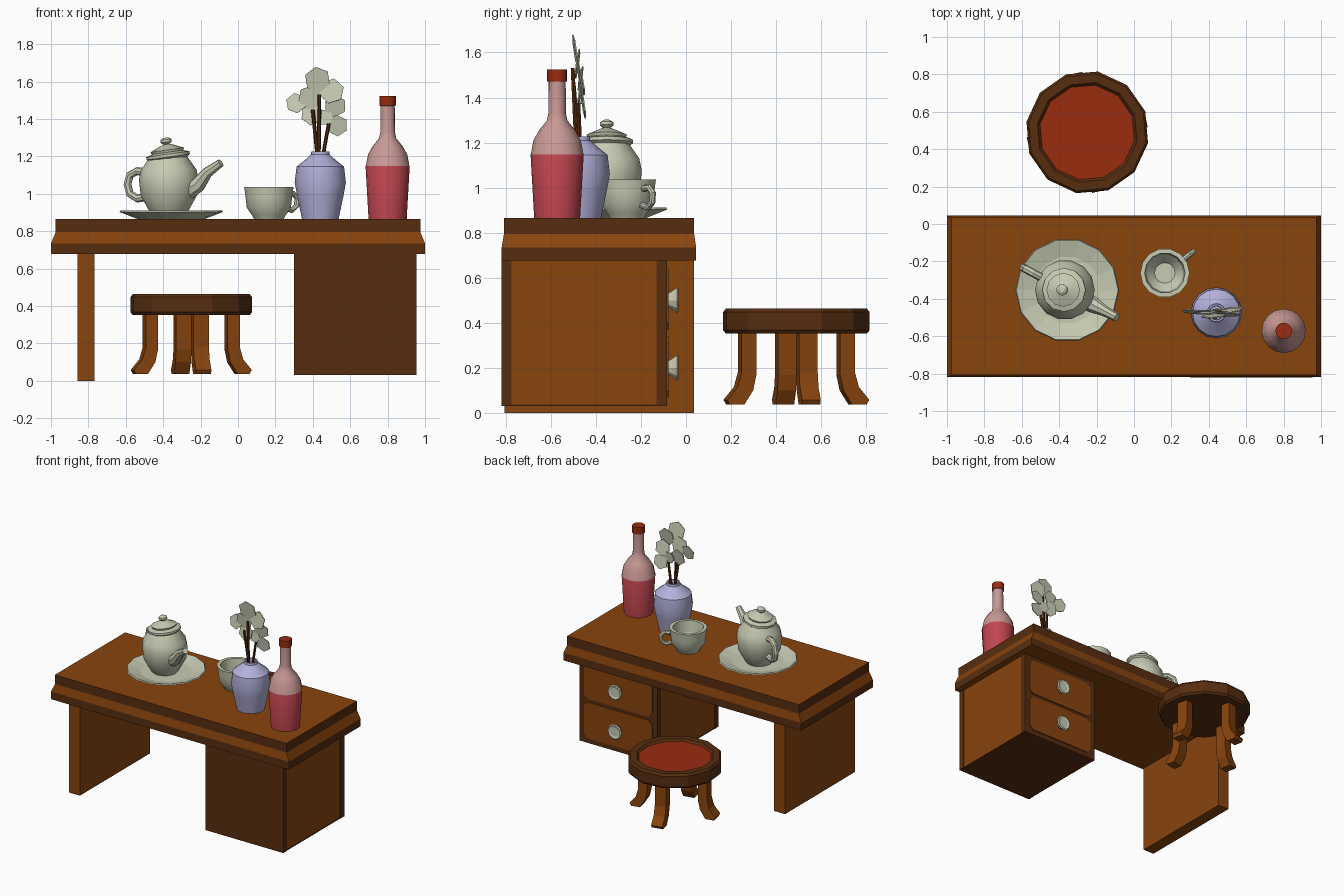
import bpy, bmesh, math
from mathutils import Vector, Matrix

if "Cube" in bpy.data.objects:
    bpy.data.objects.remove(bpy.data.objects["Cube"])

def mat(name, rgb):
    m = bpy.data.materials.new(name)
    m.diffuse_color = (*rgb, 1)
    m.use_nodes = True
    m.node_tree.nodes["Principled BSDF"].inputs["Base Color"].default_value = m.diffuse_color
    return m

WOOD = mat("warm wood", (0.25, 0.058, 0.004))
DARK = mat("dark wood", (0.095, 0.027, 0.005))
CREAM = mat("cream ceramic", (0.57, 0.60, 0.45))
LILAC = mat("lilac glaze", (0.45, 0.44, 0.70))
RED = mat("dark red", (0.32, 0.025, 0.005))
WINE = mat("wine red", (0.53, 0.06, 0.08))
PINK = mat("pink glass", (0.58, 0.32, 0.30))

def finish(bm, name, mats, matrix=None, smooth=False, rule=None):
    bmesh.ops.remove_doubles(bm, verts=bm.verts, dist=1e-5)
    bmesh.ops.recalc_face_normals(bm, faces=bm.faces)
    if rule:
        for f in bm.faces:
            f.normal_update()
            f.material_index = rule(f)
    if matrix:
        bm.transform(matrix)
    me = bpy.data.meshes.new(name)
    bm.to_mesh(me)
    bm.free()
    for m in mats:
        me.materials.append(m)
    ob = bpy.data.objects.new(name, me)
    bpy.context.collection.objects.link(ob)
    if smooth:
        bpy.ops.object.select_all(action='DESELECT')
        ob.select_set(True)
        bpy.context.view_layer.objects.active = ob
        bpy.ops.object.shade_smooth_by_angle(angle=math.radians(32))
    return ob

def loft(rings, name, mats, caps=True, **kw):
    """Skin a list of equal-length point rings."""
    bm = bmesh.new()
    vs = [[bm.verts.new(p) for p in r] for r in rings]
    n = len(vs[0])
    for a, b in zip(vs, vs[1:]):
        for i in range(n):
            j = (i + 1) % n
            bm.faces.new((a[i], a[j], b[j], b[i]))
    if caps:
        bm.faces.new(vs[0][::-1])
        bm.faces.new(vs[-1])
    return finish(bm, name, mats, **kw)

def lathe(name, profile, mats, centre, sides=16, turn=0.0, **kw):
    """Turn (radius, z) points; both ends are closed by flat caps."""
    rings = [[(r * math.cos(turn + math.tau * i / sides),
               r * math.sin(turn + math.tau * i / sides), z)
              for i in range(sides)] for r, z in profile]
    kw.setdefault("matrix", Matrix.Translation((centre[0], centre[1], 0)))
    return loft(rings, name, mats, **kw)

def rect(x0, x1, y0, y1, z):
    return [(x0, y0, z), (x1, y0, z), (x1, y1, z), (x0, y1, z)]

def box(name, x, y, z, m):
    return loft([rect(*x, *y, z[0]), rect(*x, *y, z[1])], name, [m])

def tube(name, path, radii, m, matrix, sides=8, smooth=True):
    """Sweep a round section along a path lying in the local xz plane."""
    pts = [Vector(p) for p in path]
    rings = []
    for k, p in enumerate(pts):
        t = (pts[min(k + 1, len(pts) - 1)] - pts[max(k - 1, 0)]).normalized()
        u = Vector((0, 1, 0))
        v = t.cross(u).normalized()
        rings.append([p + radii[k] * (u * math.cos(math.tau * i / sides) + v * math.sin(math.tau * i / sides))
                      for i in range(sides)])
    return loft(rings, name, [m], matrix=matrix, smooth=smooth)

def prism(name, outline, depth, m, matrix):
    """Extrude an (x, z) outline symmetrically along local y."""
    rings = [[(a, s * depth / 2, b) for a, b in outline] for s in (-1, 1)]
    return loft(rings, name, [m], matrix=matrix)

def place(x, y, deg=0, z=0):
    return Matrix.Translation((x, y, z)) @ Matrix.Rotation(math.radians(deg), 4, 'Z')

# Desk top with stepped moulding: vertical bands dark, other faces warm
loft([rect(-1, 1, -.818, .045, .677), rect(-1, 1, -.818, .045, .735),
      rect(-.975, .975, -.808, .036, .795), rect(-.975, .975, -.808, .036, .865)],
     "desk_top", [WOOD, DARK], rule=lambda f: int(abs(f.normal.z) < 0.1))
box("desk_side_leg", (-.858, -.767), (-.805, .035), (0, .68), WOOD)

# Drawer cabinet
box("cabinet_body", (.304, .951), (-.78, -.125), (.036, .677), WOOD)
box("cabinet_front_panel", (.30, .955), (-.82, -.775), (.03, .677), DARK)
box("cabinet_drawer_frame", (.30, .955), (-.13, -.085), (.03, .677), DARK)
box("cabinet_base", (.302, .953), (-.78, -.125), (.03, .037), DARK)
for zc in (.205, .505):
    w, h, c = .285, .137, .03
    outline = [(w - c, -h), (w, -h + c), (w, h - c), (w - c, h),
               (-w + c, h), (-w, h - c), (-w, -h + c), (-w + c, -h)]
    prism("drawer_front", outline, .009, WOOD, place(.628, -.083, 0, zc))
    lathe("drawer_knob", [(.03, 0), (.042, .02), (.06, .044), (.052, .05), (.035, .045)],
          [CREAM], (0, 0), 10,
          matrix=place(.628, -.083, 0, zc - .005) @ Matrix.Rotation(-math.pi / 2, 4, 'X'))

# Stool
SX, SY = -.25, .49
lathe("stool_rim", [(.318, .352), (.33, .367), (.33, .447), (.318, .463), (.27, .463), (.255, .445)],
      [DARK], (SX, SY), 12, math.radians(20))
lathe("stool_cushion", [(.256, .44), (.256, .447)], [RED], (SX, SY), 12, math.radians(20))
for k in range(4):
    prism("stool_leg", [(.19, .36), (.19, .17), (.205, .10), (.245, .037), (.31, .037),
                        (.322, .058), (.275, .115), (.257, .18), (.257, .36)],
          .084, WOOD, place(SX, SY, 12 + 90 * k))

# Saucer and teapot
TX, TY = -.37, -.352
lathe("saucer", [(.18, .865), (.277, .903), (.272, .911), (.18, .885)], [CREAM], (-.357, -.353), 14)
lathe("teapot_body", [(.085, .88), (.10, .90), (.15, .99), (.16, 1.075), (.148, 1.13), (.105, 1.19), (.1, 1.2)],
      [CREAM], (TX, TY), 14, smooth=True)
lathe("teapot_lid", [(.09, -.02), (.117, 0), (.117, .015), (.085, .025), (.09, .038), (.035, .062), (.016, .068),
                     (.03, .08), (.03, .094), (.014, .104)],
      [CREAM], (0, 0), 12, smooth=True,
      matrix=place(TX - .003, TY, 0, 1.197) @ Matrix.Rotation(math.radians(-8), 4, 'Y'))
tube("teapot_spout", [(.12, 0, 1.02), (.18, 0, 1.05), (.235, 0, 1.115), (.315, 0, 1.165)],
     [.05, .042, .03, .022], CREAM, place(TX, TY, -28))
tube("teapot_handle", [(.12, 0, 1.11), (.19, 0, 1.122), (.235, 0, 1.10), (.25, 0, 1.05),
                       (.235, 0, 1.0), (.19, 0, .975), (.12, 0, .985)],
     [.022] * 7, CREAM, place(TX, TY, 152))

# Cup
lathe("cup", [(.08, .865), (.09, .885), (.118, .925), (.124, .98), (.132, 1.037), (.108, 1.037),
              (.098, .95), (.055, .9)], [CREAM], (.165, -.262), 14, smooth=True)
tube("cup_handle", [(.11, 0, .995), (.165, 0, 1.0), (.19, 0, .975), (.185, 0, .935), (.155, 0, .912), (.1, 0, .925)],
     [.015] * 6, CREAM, place(.165, -.262, 37))

# Vase
VX, VY = .44, -.475
lathe("vase", [(.098, .865), (.124, .99), (.137, 1.06), (.127, 1.145), (.075, 1.187), (.05, 1.21),
               (.048, 1.226), (.038, 1.226), (.036, 1.2)], [LILAC], (VX, VY), 16, smooth=True)

# Dried flowers: three stems and flat six-sided petals
for (x0, y0), (x1, y1, z1) in (((.432, -.488), (.435, -.503, 1.53)),
                               ((.425, -.475), (.40, -.498, 1.45)),
                               ((.452, -.470), (.485, -.478, 1.375))):
    a, b = Vector((x0, y0, 1.19)), Vector((x1, y1, z1))
    rings = [[p + Vector((.01 * math.cos(i * math.tau / 6), .01 * math.sin(i * math.tau / 6), 0))
              for i in range(6)] for p in (a, b)]
    loft(rings, "flower_stem", [DARK])
for x, y, z, r, tilt in ((.425, -.492, 1.61, .07, 8), (.31, -.468, 1.485, .055, -10),
                         (.385, -.475, 1.515, .065, 6), (.50, -.482, 1.55, .068, -8),
                         (.395, -.470, 1.425, .06, -8), (.52, -.462, 1.47, .06, 10),
                         (.53, -.455, 1.365, .058, 8), (.465, -.46, 1.41, .045, -6)):
    hexagon = [(r * math.cos(math.tau * i / 6 + x * 9), r * math.sin(math.tau * i / 6 + x * 9)) for i in range(6)]
    prism("flower_petal", hexagon, .006, CREAM,
          place(x, y, tilt / 2, z) @ Matrix.Rotation(math.radians(tilt), 4, 'X'))

# Bottle: wine below, clear glass above, red cap on top
def bottle_colour(f):
    z = f.calc_center_median().z
    return 0 if z < 1.15 else (1 if z < 1.472 else 2)
lathe("bottle", [(.102, .865), (.118, 1.148), (.116, 1.153), (.105, 1.21), (.08, 1.255), (.046, 1.297), (.039, 1.33),
                 (.038, 1.47), (.044, 1.472), (.044, 1.524)],
      [WINE, PINK, RED], (.8, -.572), 16, smooth=True, rule=bottle_colour)
